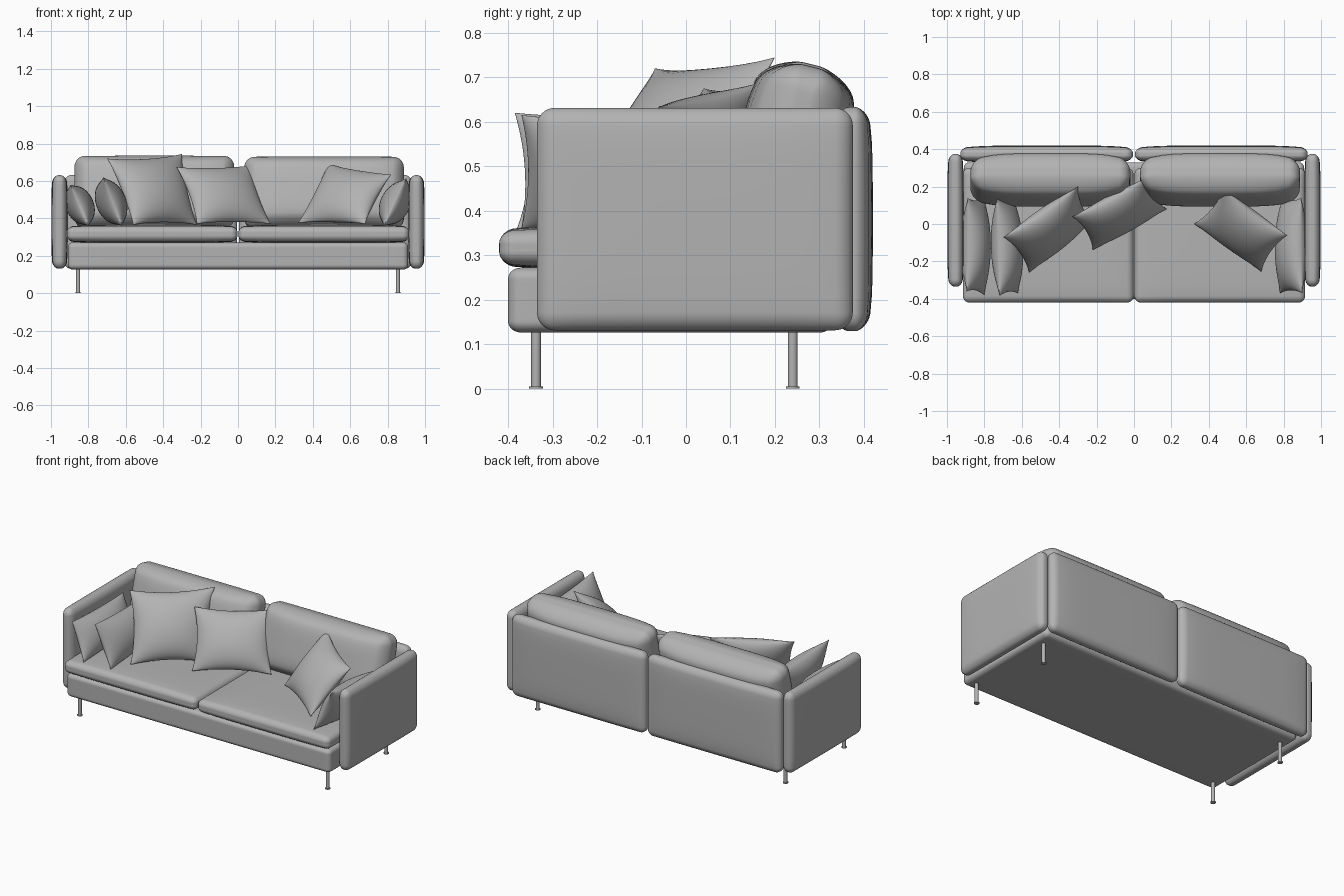
import bpy, bmesh, math
from mathutils import Vector, Matrix

if "Cube" in bpy.data.objects:
    bpy.data.objects.remove(bpy.data.objects["Cube"])

fabric = bpy.data.materials.new("grey fabric")
fabric.diffuse_color = (0.45, 0.45, 0.45, 1)
fabric.use_nodes = True
fabric.node_tree.nodes["Principled BSDF"].inputs["Base Color"].default_value = fabric.diffuse_color


def finish(bm, name, angle=180):
    bmesh.ops.recalc_face_normals(bm, faces=bm.faces)
    me = bpy.data.meshes.new(name)
    bm.to_mesh(me)
    bm.free()
    me.materials.append(fabric)
    me.shade_smooth()
    if angle < 180:
        me.set_sharp_from_angle(angle=math.radians(angle))
    ob = bpy.data.objects.new(name, me)
    bpy.context.collection.objects.link(ob)
    return ob


def padded_box(name, centre, half, radius, axis=2, edge=1.0, tilt=0.0):
    """Rounded box; thickness along axis shrinks to `edge` at the rim."""
    bm = bmesh.new()
    bmesh.ops.create_cube(bm, size=2)
    bmesh.ops.subdivide_edges(bm, edges=bm.edges[:], cuts=19, use_grid_fill=True)
    rot = Matrix.Rotation(math.radians(tilt), 3, 'X')
    for v in bm.verts:
        inner, d = Vector(), Vector()
        for i in range(3):
            p, flat = v.co[i], half[i] - radius[i]
            s = math.copysign(1, p)
            inner[i] = max(-1, min(1, p / 0.6)) * flat
            d[i] = s * math.tan(math.pi / 4 * max(0, abs(p) - 0.6) / 0.4)
        d.normalize()
        q = Vector([inner[i] + radius[i] * d[i] for i in range(3)])
        a, b = [i for i in range(3) if i != axis]
        u, w = q[a] / half[a], q[b] / half[b]
        puff = max(0, (1 - u ** 4) * (1 - w ** 4)) ** 0.5
        q[axis] *= edge + (1 - edge) * puff
        v.co = rot @ q + Vector(centre)
    return finish(bm, name)


def pillow(name, corners, thick, pinch=0.10, n=28):
    """Knife-edge pillow spanning four corners: TL, TR, BR, BL."""
    tl, tr, br, bl = [Vector(c) for c in corners]
    normal = (tr - bl).cross(tl - br).normalized()
    bm = bmesh.new()
    for side in (1, -1):
        rows = []
        for j in range(n + 1):
            row = []
            for i in range(n + 1):
                # sine spacing packs points near the seam
                u = math.sin(math.pi / 2 * (2 * i / n - 1))
                v = math.sin(math.pi / 2 * (2 * j / n - 1))
                uu = u * (1 - pinch * (1 - v * v) * u * u)
                vv = v * (1 - pinch * (1 - u * u) * v * v)
                s, t = (uu + 1) / 2, (vv + 1) / 2
                p = bl.lerp(br, s).lerp(tl.lerp(tr, s), t)
                h = thick / 2 * max(0, (1 - u * u) * (1 - v * v)) ** 0.6
                row.append(bm.verts.new(p + normal * side * h))
            rows.append(row)
        for j in range(n):
            for i in range(n):
                bm.faces.new((rows[j][i], rows[j][i + 1],
                              rows[j + 1][i + 1], rows[j + 1][i]))
    bmesh.ops.remove_doubles(bm, verts=bm.verts[:], dist=1e-5)
    return finish(bm, name)


# Base frame
padded_box("base", (0, -0.035, 0.199), (0.91, 0.365, 0.073), (0.03, 0.03, 0.025))

for side, word in ((-1, "left"), (1, "right")):
    # Seat cushion
    padded_box(word + "_seat_cushion", (side * 0.459, -0.06, 0.317),
               (0.456, 0.36, 0.049), (0.035, 0.035, 0.036), 2, 0.72)
    # Arm panel
    padded_box(word + "_arm", (side * 0.954, 0.02, 0.381),
               (0.044, 0.355, 0.25), (0.036, 0.04, 0.04), 0, 0.7)
    # Outer back panel
    padded_box(word + "_back_panel", (side * 0.467, 0.373, 0.381),
               (0.461, 0.047, 0.252), (0.04, 0.036, 0.04), 1, 0.6)
    # Loose back cushion, leaning backwards
    padded_box(word + "_back_cushion",
               (-0.447, 0.235, 0.54) if side < 0 else (0.46, 0.235, 0.535),
               (0.427, 0.122, 0.195), (0.06, 0.08, 0.06), 1, 0.4, -14)
    # Legs with small foot discs
    for y, place in ((-0.337, "front"), (0.24, "back")):
        bm = bmesh.new()
        for r, z0, z1 in ((0.011, 0, 0.135), (0.0155, 0, 0.005)):
            bmesh.ops.create_cone(
                bm, cap_ends=True, segments=24, radius1=r, radius2=r, depth=z1 - z0,
                matrix=Matrix.Translation((side * 0.855, y, (z0 + z1) / 2)))
        finish(bm, word + "_" + place + "_leg", 40)

# Square scatter pillows
pillow("large_pillow", ((-0.70, -0.07, 0.72), (-0.30, 0.20, 0.745),
                        (-0.22, 0.02, 0.365), (-0.56, -0.26, 0.365)), 0.17)
pillow("middle_pillow", ((-0.33, 0.04, 0.675), (0.07, 0.25, 0.685),
                         (0.175, 0.08, 0.37), (-0.22, -0.14, 0.37)), 0.15)
pillow("right_pillow", ((0.48, 0.19, 0.695), (0.82, -0.06, 0.635),
                        (0.68, -0.255, 0.37), (0.32, 0.0, 0.375)), 0.16)

# Oblong pillows along the arms
pillow("left_arm_pillow", ((-0.895, -0.36, 0.58), (-0.89, 0.14, 0.575),
                           (-0.80, 0.14, 0.365), (-0.80, -0.38, 0.36)), 0.15, 0.06)
pillow("left_inner_pillow", ((-0.72, -0.385, 0.62), (-0.735, 0.14, 0.60),
                             (-0.64, 0.13, 0.365), (-0.62, -0.37, 0.36)), 0.16, 0.06)
pillow("right_arm_pillow", ((0.90, -0.37, 0.615), (0.895, 0.14, 0.58),
                            (0.79, 0.14, 0.365), (0.78, -0.37, 0.36)), 0.16, 0.06)
